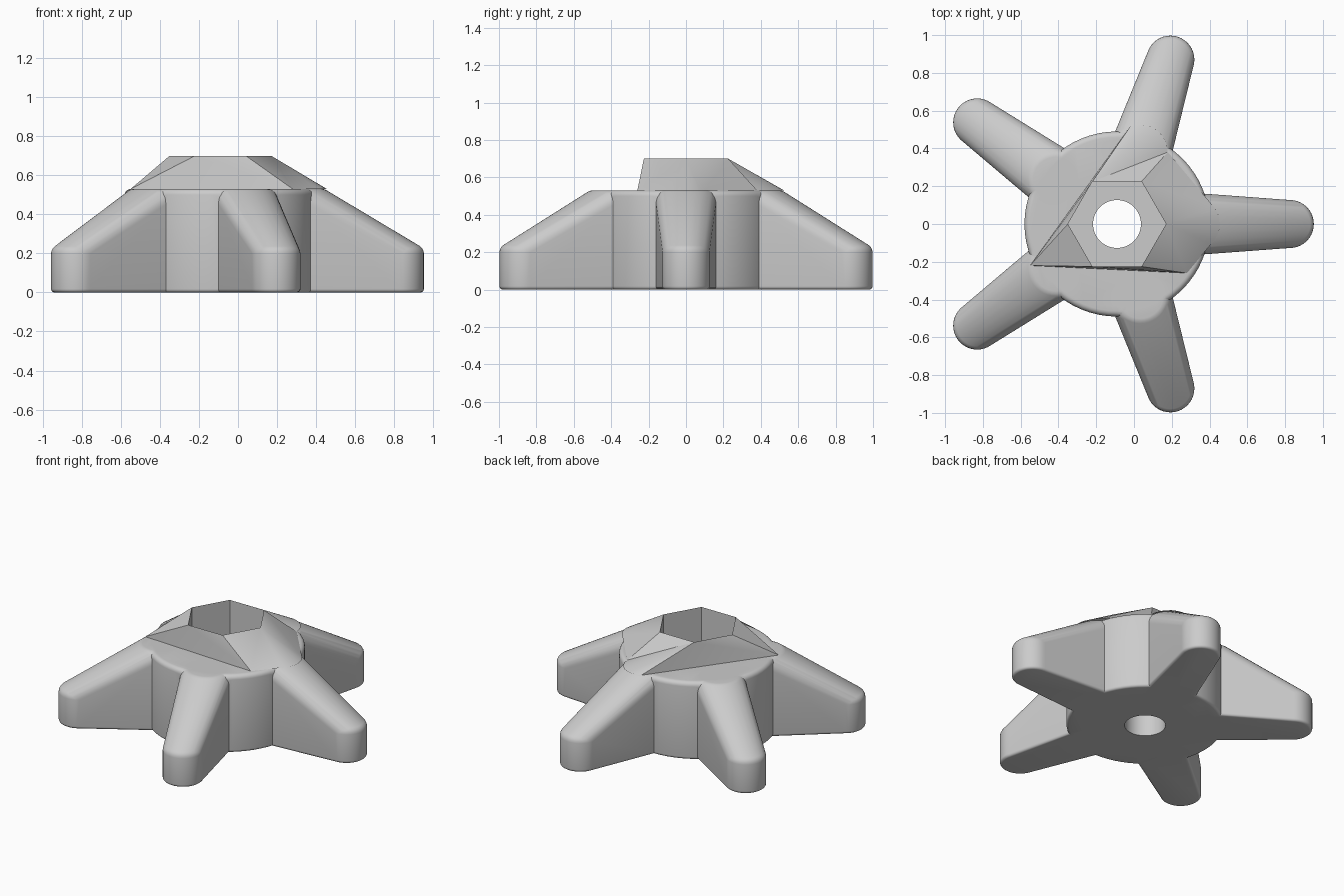
import bpy, bmesh, math
from mathutils import Vector, Matrix

cube = bpy.data.objects.get("Cube")
if cube:
    bpy.data.objects.remove(cube, do_unlink=True)

HUB = Vector((-0.09, 0, 0))
TOP, RIM, FLOOR = 0.53, 0.70, 0.35
HEX_R = 0.26

grey = bpy.data.materials.new("plain_grey")
grey.use_nodes = True
grey.diffuse_color = (0.6, 0.6, 0.6, 1)
grey.node_tree.nodes["Principled BSDF"].inputs["Base Color"].default_value = (0.6, 0.6, 0.6, 1)


def make_object(name, bm):
    bmesh.ops.recalc_face_normals(bm, faces=bm.faces)
    mesh = bpy.data.meshes.new(name)
    bm.to_mesh(mesh)
    bm.free()
    mesh.materials.append(grey)
    ob = bpy.data.objects.new(name, mesh)
    bpy.context.collection.objects.link(ob)
    return ob


def rounded_disc(bm, centre, radius, height, top_round, low_round, sides):
    """Points of an upright cylinder with rounded rims."""
    rings = []
    for i in range(5):
        a = math.pi / 2 * i / 4
        rings.append((radius - low_round * (1 - math.sin(a)), low_round * (1 - math.cos(a))))
    for i in range(6):
        a = math.pi / 2 * i / 5
        rings.append((radius - top_round * (1 - math.cos(a)), height - top_round * (1 - math.sin(a))))
    for r, z in rings:
        for k in range(sides):
            t = math.tau * k / sides
            bm.verts.new((centre.x + r * math.cos(t), centre.y + r * math.sin(t), z))


def hull_object(name, discs, turn=0, sides=40):
    bm = bmesh.new()
    for x, radius, height, top_round in discs:
        rounded_disc(bm, Vector((x, 0, 0)), radius, height, top_round, 0.018, sides)
    res = bmesh.ops.convex_hull(bm, input=bm.verts)
    loose = {g for g in res["geom_interior"] + res["geom_unused"] if isinstance(g, bmesh.types.BMVert)}
    bmesh.ops.delete(bm, geom=list(loose), context="VERTS")
    bmesh.ops.dissolve_limit(bm, angle_limit=0.002, verts=bm.verts, edges=bm.edges)
    bm.transform(Matrix.Translation(HUB) @ Matrix.Rotation(turn, 4, "Z"))
    return make_object(name, bm)


def prism(name, sides, radius, low, high):
    bm = bmesh.new()
    bmesh.ops.create_cone(bm, cap_ends=True, segments=sides, radius1=radius, radius2=radius, depth=high - low)
    # Put a corner on the x axis
    corner = bm.verts[0].co
    bm.transform(Matrix.Translation(HUB + Vector((0, 0, (low + high) / 2)))
                 @ Matrix.Rotation(-math.atan2(corner.y, corner.x), 4, "Z")) if bm.verts.ensure_lookup_table() else None
    return make_object(name, bm)


def cutter(name, sides, radius, low, high):
    bm = bmesh.new()
    pts = [HUB + Vector((radius * math.cos(math.tau * k / sides), radius * math.sin(math.tau * k / sides), low))
           for k in range(sides)]
    face = bm.faces.new([bm.verts.new(p) for p in pts])
    out = bmesh.ops.extrude_face_region(bm, geom=[face])
    bmesh.ops.translate(bm, vec=(0, 0, high - low),
                        verts=[g for g in out["geom"] if isinstance(g, bmesh.types.BMVert)])
    return make_object(name, bm)


def smooth(ob, degrees):
    bpy.ops.object.select_all(action="DESELECT")
    ob.select_set(True)
    bpy.context.view_layer.objects.active = ob
    bpy.ops.object.shade_smooth_by_angle(angle=math.radians(degrees))


# Hub with five tapering arms joined on
body = hull_object("knob_body", [(0, 0.49, TOP, 0.03)], sides=64)
tools = [(hull_object(f"arm_{i + 1}", [(0.40, 0.165, TOP, 0.045), (0.915, 0.127, 0.245, 0.045)],
                      math.tau * i / 5), "UNION") for i in range(5)]

# Hexagonal socket and round through hole
tools.append((cutter("socket_cutter", 6, HEX_R, FLOOR, 1), "DIFFERENCE"))
tools.append((cutter("hole_cutter", 40, 0.127, -0.2, 0.6), "DIFFERENCE"))
bpy.context.view_layer.objects.active = body
for tool, operation in tools:
    mod = body.modifiers.new(tool.name, "BOOLEAN")
    mod.operation, mod.solver, mod.object = operation, "EXACT", tool
    bpy.ops.object.modifier_apply(modifier=mod.name)
for tool, _ in tools:
    bpy.data.objects.remove(tool, do_unlink=True)
smooth(body, 30)

# Faceted collar rising from the hub to the socket rim
bm = bmesh.new()
hexagon = [(HUB.x + HEX_R * math.cos(math.pi * k / 3), HEX_R * math.sin(math.pi * k / 3)) for k in range(6)]
rim = [bm.verts.new((x, y, RIM)) for x, y in hexagon]
base = [bm.verts.new((x, y, TOP)) for x, y in hexagon]


def foot(x, y):
    return bm.verts.new((x, y, TOP))


def arc(arm, start, end, steps=8):
    """Points round the rounded root of an arm."""
    a = math.tau * arm / 5
    cx, cy = HUB.x + 0.4 * math.cos(a), 0.4 * math.sin(a)
    angles = [math.radians(start + (end - start) * i / steps) for i in range(steps + 1)]
    return [foot(cx + 0.145 * math.cos(t), cy + 0.145 * math.sin(t)) for t in angles]


def fan(tip, points):
    for p, q in zip(points, points[1:]):
        bm.faces.new((tip, p, q))


left_foot, front_foot = foot(-0.55, -0.22), foot(0.28, -0.26)
side_arc = arc(0, -48, 44)
back_arc = arc(1, 0, 112)
fan(rim[0], [rim[5], front_foot] + side_arc + [rim[1]])
fan(rim[1], [side_arc[-1], back_arc[0], rim[2]])
fan(rim[2], back_arc + [left_foot, rim[3]])
fan(left_foot, [rim[3], rim[4], front_foot])
bm.faces.new((rim[4], rim[5], front_foot))
for k in range(6):
    n = (k + 1) % 6
    bm.faces.new((rim[k], rim[n], base[n], base[k]))
collar = make_object("socket_collar", bm)
smooth(collar, 20)
